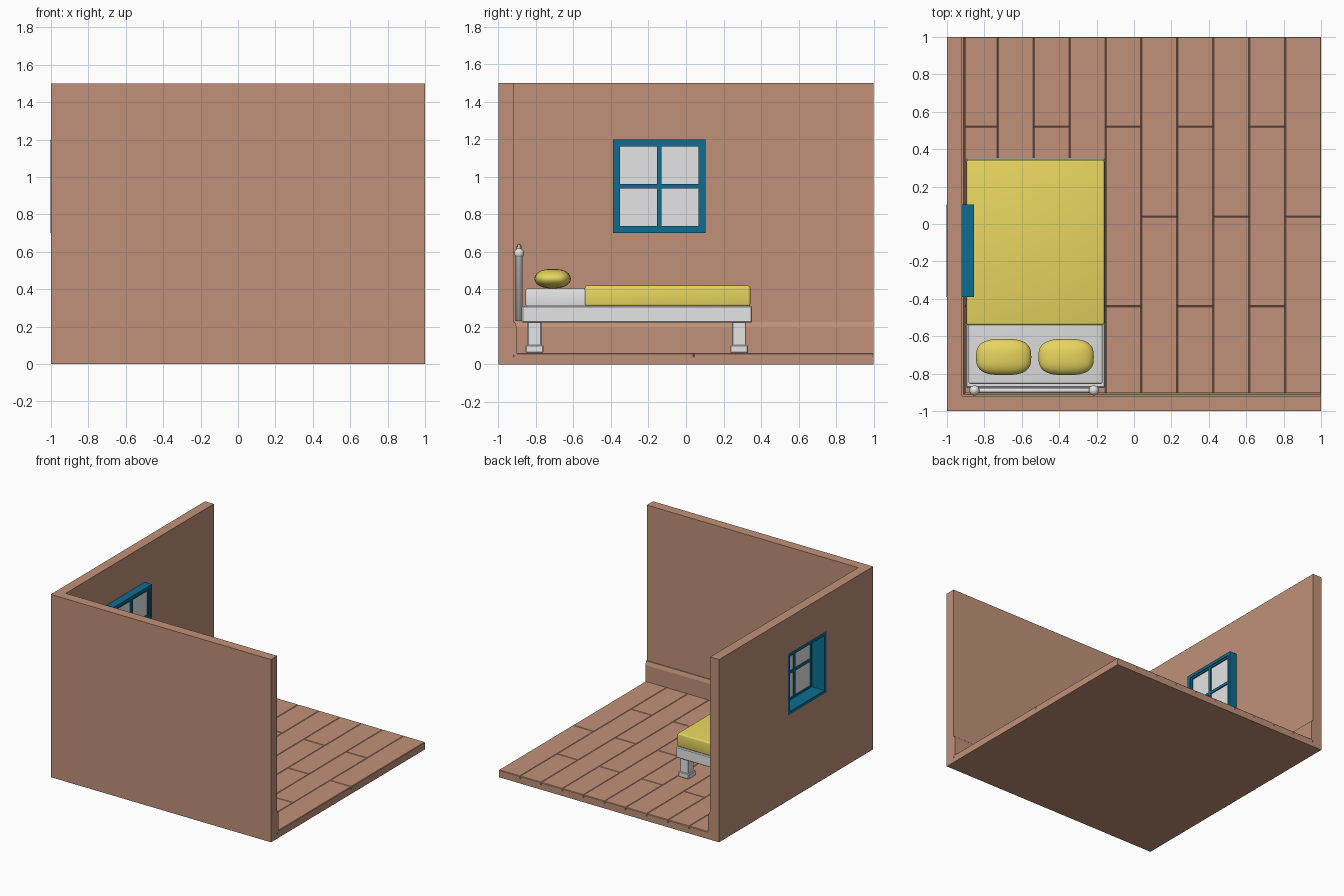
import bpy, bmesh, math
from mathutils import Vector

if "Cube" in bpy.data.objects:
    bpy.data.objects.remove(bpy.data.objects["Cube"])


def material(name, rgb):
    m = bpy.data.materials.new(name)
    m.diffuse_color = (*rgb, 1)
    m.use_nodes = True
    m.node_tree.nodes["Principled BSDF"].inputs["Base Color"].default_value = m.diffuse_color
    return m


WOOD = material("warm brown", (0.53, 0.283, 0.191))
WHITE = material("soft white", (0.78, 0.78, 0.78))
YELLOW = material("yellow cloth", (0.86, 0.72, 0.125))
BLUE = material("teal blue", (0.004, 0.155, 0.285))


def finish(bm, name, mat, smooth=False):
    bmesh.ops.recalc_face_normals(bm, faces=bm.faces)
    me = bpy.data.meshes.new(name)
    bm.to_mesh(me)
    bm.free()
    ob = bpy.data.objects.new(name, me)
    bpy.context.collection.objects.link(ob)
    if mat:
        me.materials.append(mat)
    if smooth:
        for p in me.polygons:
            p.use_smooth = True
    return ob


def box(name, mat, x, y, z, bevel=0, segs=1):
    """Box from (min, max) pairs, optionally with bevelled edges."""
    bm = bmesh.new()
    bmesh.ops.create_cube(bm, size=1)
    for v in bm.verts:
        v.co = [(a + b) / 2 + c * (b - a) for c, (a, b) in zip(v.co, (x, y, z))]
    if bevel:
        bmesh.ops.bevel(bm, geom=bm.edges[:], offset=bevel, segments=segs,
                        profile=0.5, affect='EDGES')
    return finish(bm, name, mat, segs > 1)


def prism(name, mat, pts, vec):
    """Closed outline extruded along a vector."""
    bm = bmesh.new()
    f = bm.faces.new([bm.verts.new(p) for p in pts])
    r = bmesh.ops.extrude_face_region(bm, geom=[f])
    bmesh.ops.translate(bm, vec=vec,
                        verts=[g for g in r['geom'] if isinstance(g, bmesh.types.BMVert)])
    return finish(bm, name, mat)


def lathe(name, mat, cx, cy, prof, n=16):
    """Turned shape from (radius, height) points."""
    bm = bmesh.new()
    rings = [[bm.verts.new((cx + r * math.cos(2 * math.pi * i / n),
                            cy + r * math.sin(2 * math.pi * i / n), z)) for i in range(n)]
             for r, z in prof]
    for a, b in zip(rings, rings[1:]):
        for i in range(n):
            bm.faces.new((a[i], a[(i + 1) % n], b[(i + 1) % n], b[i]))
    bm.faces.new(rings[0])
    bm.faces.new(rings[-1])
    return finish(bm, name, mat, True)


def tube(name, mat, pts, radius):
    cu = bpy.data.curves.new(name, 'CURVE')
    cu.dimensions = '3D'
    cu.bevel_depth = radius
    cu.bevel_resolution = 2
    cu.use_fill_caps = True
    sp = cu.splines.new('POLY')
    sp.points.add(len(pts) - 1)
    for p, c in zip(sp.points, pts):
        p.co = (*c, 1)
    cu.materials.append(mat)
    ob = bpy.data.objects.new(name, cu)
    bpy.context.collection.objects.link(ob)


IN = -0.92  # inner wall faces

# L-shaped walls with a window opening
walls = prism("walls", WOOD, [(-1, -1, 0), (1, -1, 0), (1, IN, 0), (IN, IN, 0),
                              (IN, 1, 0), (-1, 1, 0)], Vector((0, 0, 1.5)))
WY, WZ = (-0.39, 0.105), (0.70, 1.20)
cutter = box("window_cutter", None, (-1.1, -0.8), WY, WZ)
cutter.hide_render = True
cutter.hide_viewport = True
mod = walls.modifiers.new("window_hole", 'BOOLEAN')
mod.object = cutter
mod.operation = 'DIFFERENCE'
mod.solver = 'EXACT'

# Floor slab and staggered planks
box("floor_slab", WOOD, (IN, 1), (IN, 1), (0, 0.038))
W = (1 - IN) / 10
for i in range(10):
    cuts = [IN, 0.04, 1] if i % 2 else [IN, -0.44, 0.52, 1]
    for a, b in zip(cuts, cuts[1:]):
        box("floor_plank", WOOD, (IN + i * W, IN + (i + 1) * W), (a, b), (0.032, 0.06), 0.004)

# Skirting boards with a chamfered top
SK = [(0, 0.05), (0.018, 0.05), (0.018, 0.195), (0.008, 0.225), (0, 0.225)]
prism("skirting_left", WOOD, [(IN + d, IN, z) for d, z in SK], Vector((0, 1.92, 0)))
prism("skirting_front", WOOD, [(IN, IN + d, z) for d, z in SK], Vector((1.92, 0, 0)))


# Window: lining, sash, glazing bars, panes
def ring(name, x, t, inset=0):
    (y0, y1), (z0, z1) = [(a + inset, b - inset) for a, b in (WY, WZ)]
    box(name, BLUE, x, (y0, y1), (z0, z0 + t))
    box(name, BLUE, x, (y0, y1), (z1 - t, z1))
    box(name, BLUE, x, (y0, y0 + t), (z0 + t, z1 - t))
    box(name, BLUE, x, (y1 - t, y1), (z0 + t, z1 - t))


ring("window_lining", (-1.002, -0.855), 0.025)
ring("window_sash", (-0.888, -0.862), 0.014, 0.025)
cy, cz = sum(WY) / 2, sum(WZ) / 2
box("window_bar_upright", BLUE, (-0.888, -0.862), (cy - 0.011, cy + 0.011), (0.73, 1.17))
box("window_bar_cross", BLUE, (-0.887, -0.863), (-0.36, 0.075), (cz - 0.011, cz + 0.011))
box("window_pane", WHITE, (-0.879, -0.872), (-0.36, 0.075), (0.73, 1.17))

# Bed: frame, mattress, blanket
box("bed_frame", WHITE, (-0.898, -0.155), (-0.876, 0.352), (0.222, 0.312), 0.006)
box("mattress", WHITE, (-0.885, -0.168), (-0.855, 0.33), (0.305, 0.405), 0.012, 3)
box("blanket", YELLOW, (-0.896, -0.158), (-0.54, 0.343), (0.31, 0.42), 0.012, 3)

# Bed legs with wider feet
for x in (-0.845, -0.208):
    for y in (-0.808, 0.283):
        box("bed_leg", WHITE, (x - 0.037, x + 0.037), (y - 0.037, y + 0.037), (0.09, 0.23), 0.004)
        box("bed_foot", WHITE, (x - 0.047, x + 0.047), (y - 0.047, y + 0.047), (0.06, 0.102), 0.005)

# Headboard: posts with ball tops, arched rail and spindles
HY, X0, X1 = -0.89, -0.853, -0.215
for x in (X0, X1):
    ball = [(max(0.003, 0.027 * math.sin(a)), 0.592 - 0.027 * math.cos(a))
            for a in [math.pi * k / 8 for k in range(2, 9)]]
    lathe("headboard_post", WHITE, x, HY, [(0.018, 0.23), (0.018, 0.572)] + ball)


def arch(t):
    return 0.575 + 0.056 * math.sin(math.pi * t)


tube("headboard_top_rail", WHITE,
     [(X0 + (X1 - X0) * k / 16, HY, arch(k / 16)) for k in range(17)], 0.013)
tube("headboard_low_rail", WHITE, [(X0, HY, 0.33), (X1, HY, 0.33)], 0.012)
for k in range(1, 6):
    x = X0 + (X1 - X0) * k / 6
    tube("headboard_spindle", WHITE, [(x, HY, 0.33), (x, HY, arch(k / 6))], 0.009)


# Pillows: squarish flattened cushions
def power(v, e):
    return math.copysign(abs(v) ** e, v)


for cx in (-0.697, -0.363):
    bm = bmesh.new()
    bmesh.ops.create_uvsphere(bm, u_segments=32, v_segments=16, radius=1)
    for v in bm.verts:
        x, y, z = v.co
        h = math.hypot(x, y) or 1e-6
        e = 0.7
        v.co = (cx + 0.148 * power(x / h, e) * h ** 0.8,
                -0.711 + 0.097 * power(y / h, e) * h ** 0.8,
                0.457 + 0.052 * z)
    finish(bm, "pillow", YELLOW, True)
